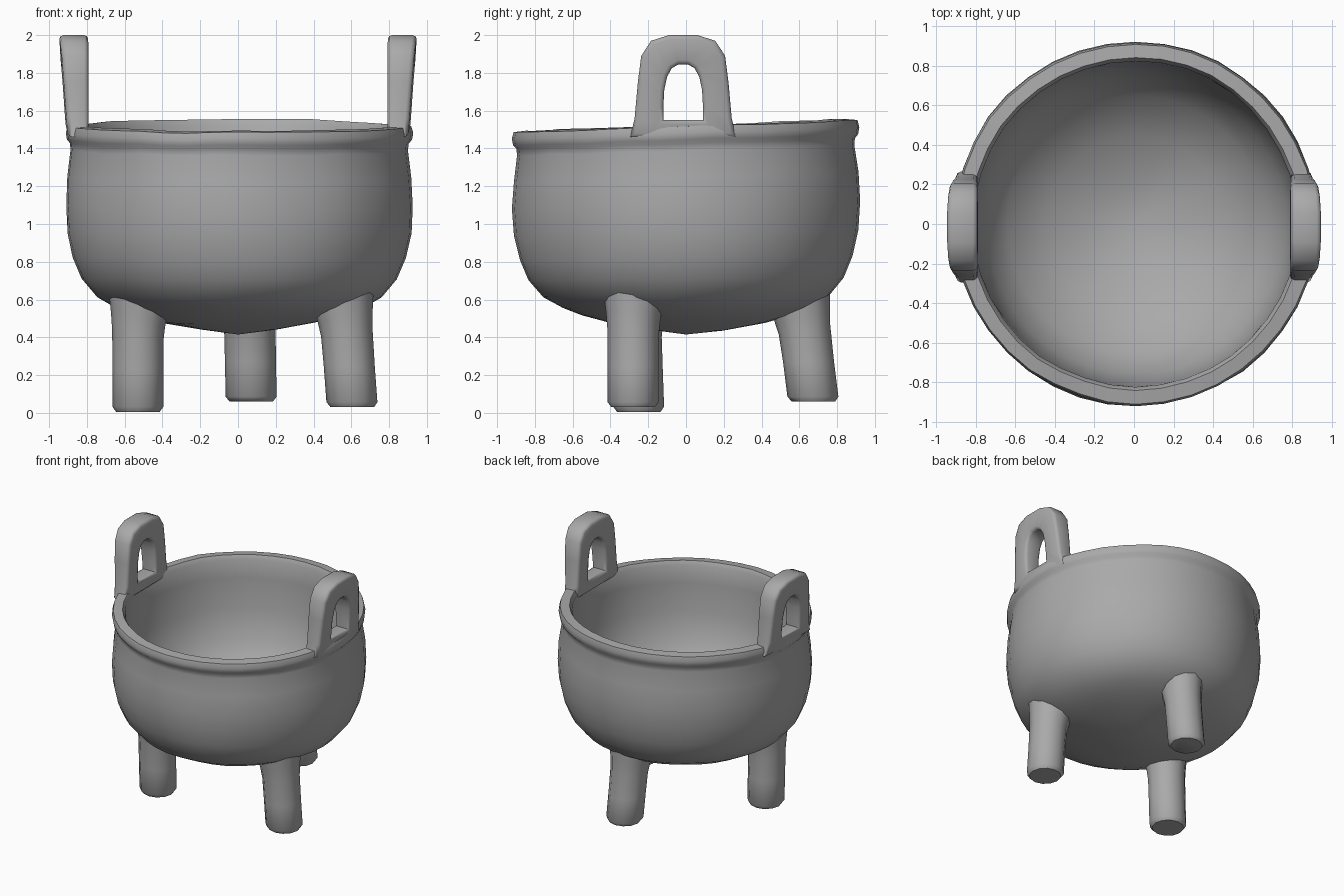
import bpy, bmesh, math
from mathutils import Vector, noise

cube = bpy.data.objects.get("Cube")
if cube:
    bpy.data.objects.remove(cube, do_unlink=True)

metal = bpy.data.materials.new("grey_metal")
GREY = (0.4, 0.4, 0.4, 1)
metal.diffuse_color = GREY
metal.use_nodes = True
metal.node_tree.nodes["Principled BSDF"].inputs["Base Color"].default_value = GREY


def finish(bm, name, angle):
    bmesh.ops.recalc_face_normals(bm, faces=bm.faces)
    mesh = bpy.data.meshes.new(name)
    bm.to_mesh(mesh)
    bm.free()
    mesh.materials.append(metal)
    mesh.shade_smooth()
    mesh.set_sharp_from_angle(angle=math.radians(angle))
    obj = bpy.data.objects.new(name, mesh)
    bpy.context.collection.objects.link(obj)


def bridge(bm, a, b):
    n = len(a)
    for i in range(n):
        bm.faces.new((a[i], a[(i + 1) % n], b[(i + 1) % n], b[i]))


# Bowl: outer wall, soft rim and inner wall turned from one profile
OUTER = [(0.2, 0.44), (0.42, 0.48), (0.55, 0.515), (0.65, 0.555), (0.755, 0.615),
         (0.835, 0.71), (0.88, 0.82), (0.91, 0.95), (0.921, 1.1), (0.912, 1.25), (0.892, 1.39)]
RIM = [(0.895, 1.425), (0.912, 1.445), (0.918, 1.48), (0.908, 1.515), (0.84, 1.522), (0.822, 1.49)]
INNER = [(0.82, 1.35), (0.805, 1.12), (0.757, 0.91), (0.65, 0.75), (0.45, 0.61), (0.2, 0.52)]
SIDES = 40


def bowl_point(r, z, angle):
    p = Vector((r * math.cos(angle), r * math.sin(angle), z))
    wobble = 0.01 * noise.noise(p * 3)
    # the mouth rises a little towards the back
    p.z += wobble + 0.036 * p.y * max(0, z - 0.5)
    p.x = p.x * (1 + wobble) + 0.008
    p.y *= 1 + wobble
    return p


bm = bmesh.new()
rings = [[bm.verts.new(bowl_point(r, z, math.tau * i / SIDES)) for i in range(SIDES)]
         for r, z in OUTER + RIM + INNER]
for a, b in zip(rings, rings[1:]):
    bridge(bm, a, b)
for ring, z in ((rings[0], 0.415), (rings[-1], 0.49)):
    tip = bm.verts.new((0, 0, z))
    for i in range(SIDES):
        bm.faces.new((ring[i], ring[(i + 1) % SIDES], tip))
finish(bm, "bowl", 60)


# Legs: tubes whose tops flare and follow the slope of the bowl
def leg(name, top, foot):
    top, foot = Vector(top), Vector(foot)
    out = Vector((top.x, top.y, 0)).normalized()
    bm = bmesh.new()
    rings = []
    for t, radius, slope in ((0, 0.152, 0.42), (0.13, 0.143, 0.35), (0.27, 0.136, 0.2),
                             (0.6, 0.135, 0), (0.95, 0.135, 0), (1, 0.115, 0)):
        centre = top.lerp(foot, t)
        ring = []
        for i in range(12):
            a = math.tau * i / 12
            d = Vector((math.cos(a), math.sin(a), 0)) * radius
            d.z = slope * d.dot(out)
            ring.append(bm.verts.new(centre + d))
        rings.append(ring)
    for a, b in zip(rings, rings[1:]):
        bridge(bm, a, b)
    bm.faces.new(rings[0])
    bm.faces.new(rings[-1])
    finish(bm, name, 50)


leg("front_right_leg", (-0.53, -0.27, 0.565), (-0.53, -0.25, 0.005))
leg("front_left_leg", (0.565, -0.28, 0.575), (0.605, -0.28, 0.03))
leg("back_leg", (0.06, 0.61, 0.58), (0.07, 0.675, 0.06))

# Handles: upright loops, each a closed band of (y, z) outer and inner points
LOOP_OUT = [(0.28, 1.46), (0.257, 1.56), (0.24, 1.75), (0.222, 1.89), (0.17, 1.97), (0.075, 2.0)]
LOOP_IN = [(0.105, 1.55), (0.105, 1.62), (0.1, 1.71), (0.085, 1.78), (0.06, 1.825), (0.025, 1.845)]


def handle(name, side):
    def loop(points, low, high, bow):
        # bow pulls the ends in so that they follow the curve of the rim
        full = points + [(-y, z) for y, z in reversed(points)]
        return [bm.verts.new((side * (low + (high - low) * (z - 1.45) / 0.55 - bow * y * y),
                              y - 0.015, z)) for y, z in full]

    bm = bmesh.new()
    bands = [loop(LOOP_OUT, 0.912, 0.948, 0.18), loop(LOOP_IN, 0.912, 0.948, 0.18),
             loop(LOOP_IN, 0.79, 0.793, 0), loop(LOOP_OUT, 0.79, 0.793, 0)]
    for a, b in zip(bands, bands[1:] + bands[:1]):
        bridge(bm, a, b)
    # round the long edges of the band
    long_edges = [bm.edges.get((band[i - 1], band[i])) for band in bands for i in range(len(band))]
    bmesh.ops.bevel(bm, geom=long_edges, offset=0.022, segments=2, profile=0.5, affect='EDGES')
    finish(bm, name, 60)


handle("right_handle", -1)
handle("left_handle", 1)
